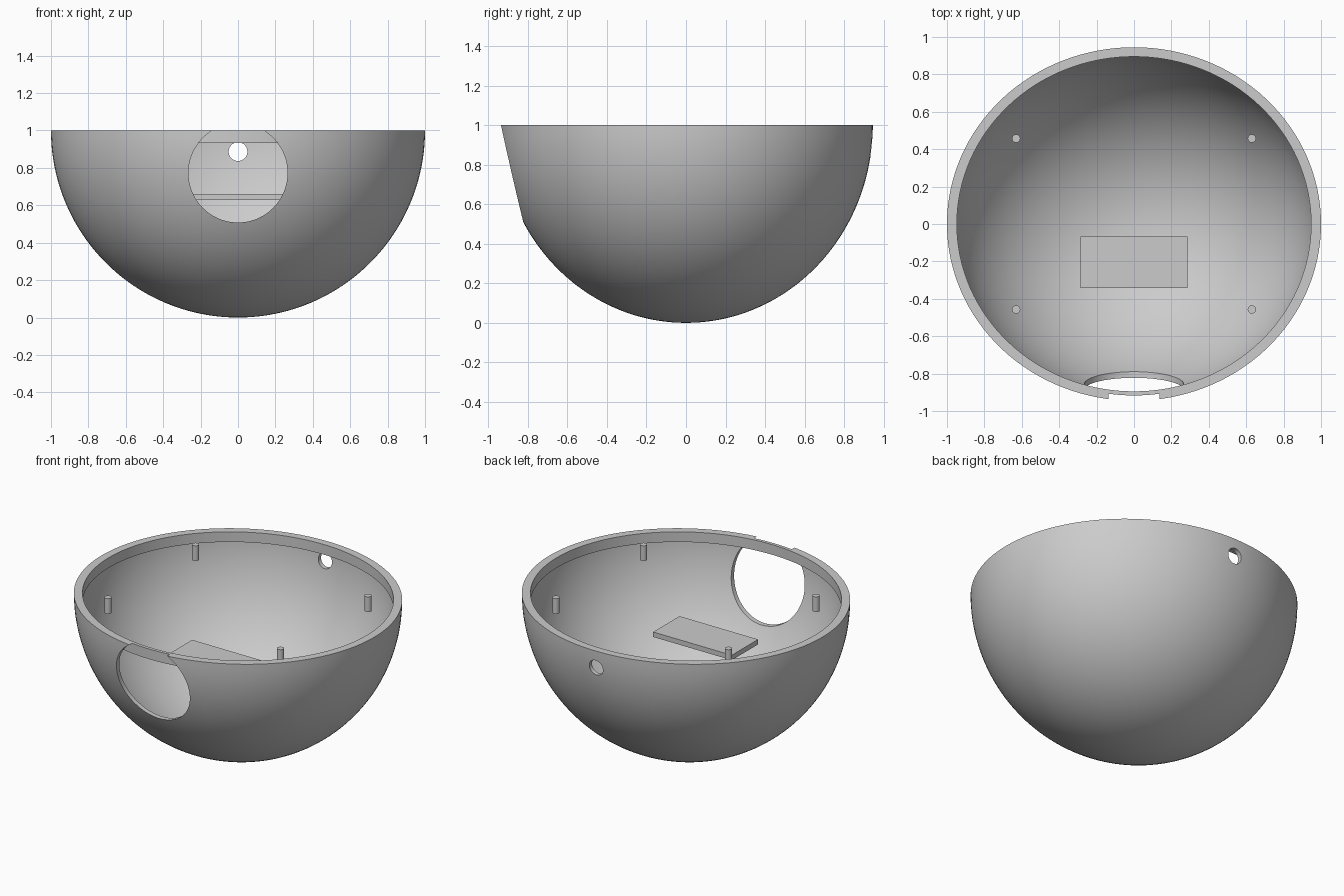
import bpy, bmesh
from math import sin, cos, pi, radians
from mathutils import Matrix, Vector

DEPTH = 0.945      # the bowl is slightly narrower front to back
WALL = 0.03        # wall thickness

cube = bpy.data.objects.get("Cube")
if cube:
    bpy.data.objects.remove(cube, do_unlink=True)

grey = bpy.data.materials.new("plain grey")
grey.use_nodes = True
grey.diffuse_color = (0.6, 0.6, 0.6, 1)
grey.node_tree.nodes["Principled BSDF"].inputs["Base Color"].default_value = (0.6, 0.6, 0.6, 1)


def finish(name, bm):
    bmesh.ops.recalc_face_normals(bm, faces=bm.faces)
    mesh = bpy.data.meshes.new(name)
    bm.to_mesh(mesh)
    bm.free()
    mesh.materials.append(grey)
    ob = bpy.data.objects.new(name, mesh)
    bpy.context.collection.objects.link(ob)
    return ob


def select(ob):
    bpy.ops.object.select_all(action='DESELECT')
    ob.select_set(True)
    bpy.context.view_layer.objects.active = ob


def smooth(ob):
    select(ob)
    bpy.ops.object.shade_smooth_by_angle(angle=radians(30))


def lathe(name, profile, depth):
    """Spin a closed (radius, z) profile around z, then squash it in y."""
    bm = bmesh.new()
    verts = [bm.verts.new((r, 0, z)) for r, z in profile]
    edges = [bm.edges.new((v, verts[(i + 1) % len(verts)])) for i, v in enumerate(verts)
             if i + 1 < len(verts) or profile[0][0] > 0]
    bmesh.ops.spin(bm, geom=verts + edges, cent=(0, 0, 0), axis=(0, 0, 1),
                   angle=2 * pi, steps=128, use_merge=True)
    bmesh.ops.remove_doubles(bm, verts=bm.verts, dist=1e-5)
    bmesh.ops.scale(bm, vec=Vector((1, depth, 1)), verts=bm.verts)
    return finish(name, bm)


def cylinder(name, radius, length, centre, along_y=False, sides=32):
    bm = bmesh.new()
    turn = Matrix.Rotation(pi / 2, 4, 'X') if along_y else Matrix()
    bmesh.ops.create_cone(bm, cap_ends=True, segments=sides, radius1=radius, radius2=radius,
                          depth=length, matrix=Matrix.Translation(centre) @ turn)
    return finish(name, bm)


def cut(target, cutter):
    cutter.hide_render = True
    mod = target.modifiers.new("opening", 'BOOLEAN')
    mod.operation = 'DIFFERENCE'
    mod.solver = 'EXACT'
    mod.object = cutter
    select(target)
    bpy.ops.object.modifier_apply(modifier=mod.name)
    bpy.data.objects.remove(cutter, do_unlink=True)


# Half-round bowl with an even wall
STEPS = 40
arc = [i / STEPS * pi / 2 for i in range(STEPS + 1)]
outer = [(sin(a), 1 - cos(a)) for a in arc]
inner = [((1 - WALL) * sin(a), 1 - (1 - WALL) * cos(a)) for a in reversed(arc)]
bowl = lathe("bowl_shell", outer + inner, DEPTH)

# Large front opening and small rear cable hole
cut(bowl, cylinder("front_cutter", 0.265, 0.9, (0, -0.85, 0.773), True, 96))
cut(bowl, cylinder("rear_cutter", 0.05, 0.7, (0, 0.85, 0.887), True, 48))
smooth(bowl)

# Inner lip, which runs unbroken across the front opening
lip = lathe("inner_lip", [(0.947, 0.933), (0.97, 0.933), (0.97, 1), (0.947, 1)], DEPTH)
smooth(lip)

# Four mounting pegs
for side, x in (("left", 0.63), ("right", -0.63)):
    for end, y in (("front", -0.457), ("rear", 0.457)):
        smooth(cylinder(f"{end}_{side}_peg", 0.022, 0.1, (x, y, 0.95)))

# Flat mounting plate
bm = bmesh.new()
bmesh.ops.create_cube(bm, size=1, matrix=Matrix.Translation((0, -0.205, 0.645))
                      @ Matrix.Diagonal((0.574, 0.274, 0.033, 1)))
finish("mounting_plate", bm)
